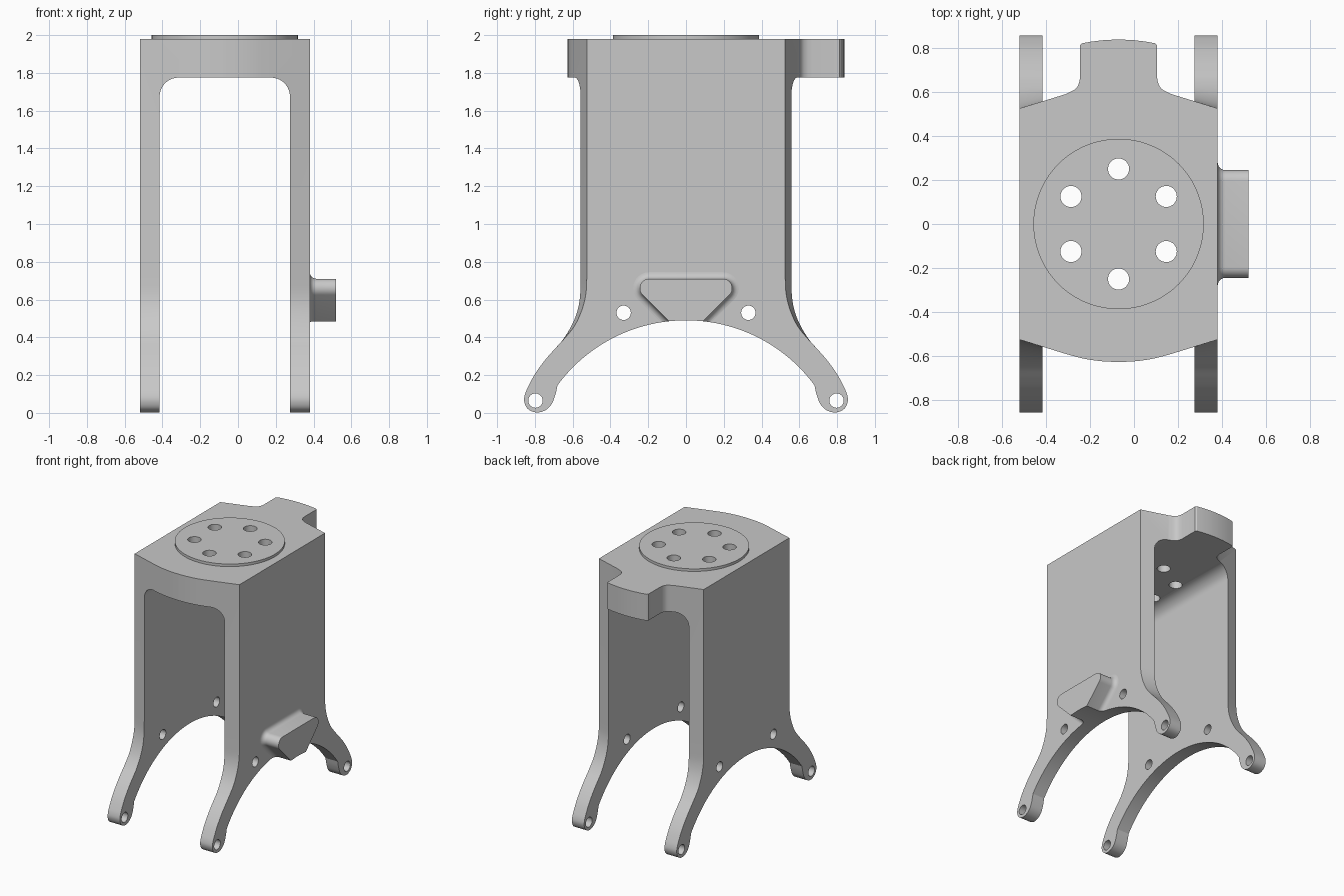
import bpy, bmesh
from math import sin, cos, pi, asin, sqrt, radians

if "Cube" in bpy.data.objects:
    bpy.data.objects.remove(bpy.data.objects["Cube"], do_unlink=True)

CX = -0.07               # centre of the fork across x
HALF, INNER = 0.45, 0.345  # outer and inner half widths of the fork
SEAM = 0.72              # height where the housing meets the legs
ARC_R, ARC_Z = 0.845, -0.355

grey = bpy.data.materials.new("light_grey")
grey.use_nodes = True
grey.diffuse_color = (0.58, 0.58, 0.58, 1)
grey.node_tree.nodes["Principled BSDF"].inputs["Base Color"].default_value = (0.58, 0.58, 0.58, 1)


def loft(name, rings):
    """Closed solid through rings of equal point count."""
    bm = bmesh.new()
    rows = [[bm.verts.new(p) for p in ring] for ring in rings]
    n = len(rows[0])
    for a, b in zip(rows, rows[1:]):
        for i in range(n):
            j = (i + 1) % n
            bm.faces.new((a[i], a[j], b[j], b[i]))
    bm.faces.new(rows[0])
    bm.faces.new(rows[-1])
    bmesh.ops.recalc_face_normals(bm, faces=bm.faces)
    mesh = bpy.data.meshes.new(name)
    bm.to_mesh(mesh)
    bm.free()
    obj = bpy.data.objects.new(name, mesh)
    bpy.context.collection.objects.link(obj)
    mesh.materials.append(grey)
    return obj


def arc(u, v, r, start, end, steps):
    return [(u + r * cos(start + (end - start) * i / steps),
             v + r * sin(start + (end - start) * i / steps)) for i in range(steps + 1)]


def along_x(points, x):
    return [(x, y, z) for y, z in points]


def along_z(points, z):
    return [(x, y, z) for x, y in points]


def rod_x(name, y, z, r, x0, x1, steps=32):
    ring = arc(y, z, r, 0, 2 * pi, steps)[:-1]
    return loft(name, [along_x(ring, x0), along_x(ring, x1)])


def rod_z(name, x, y, r, z0, z1, steps=32):
    ring = arc(x, y, r, 0, 2 * pi, steps)[:-1]
    return loft(name, [along_z(ring, z0), along_z(ring, z1)])


def cut(obj, cutters):
    bpy.context.view_layer.objects.active = obj
    for c in cutters:
        c.hide_render = True
        mod = obj.modifiers.new("cut", 'BOOLEAN')
        mod.operation = 'DIFFERENCE'
        mod.solver = 'EXACT'
        mod.object = c
        bpy.ops.object.modifier_apply(modifier=mod.name)


def discard(cutters):
    for c in cutters:
        bpy.data.objects.remove(c, do_unlink=True)


def spline(pts, steps=5):
    """Smooth curve through the points."""
    p = [pts[0]] + pts + [pts[-1]]
    out = []
    for a, b, c, d in zip(p, p[1:], p[2:], p[3:]):
        for s in range(steps):
            t = s / steps
            out.append(tuple(0.5 * (2 * b[k] + (c[k] - a[k]) * t
                             + (2 * a[k] - 5 * b[k] + 4 * c[k] - d[k]) * t * t
                             + (3 * b[k] - a[k] - 3 * c[k] + d[k]) * t ** 3) for k in (0, 1)))
    return out + [pts[-1]]


# Housing: plan outline with bowed front and rear tongue
front = [(HALF, -0.525)] + spline([(0.24, -0.59), (0.16, -0.611), (0.08, -0.623), (0, -0.627)])
rear = [(0, 0.838), (0.06, 0.836), (0.12, 0.829), (0.165, 0.821), (0.175, 0.812)]
rear += spline([(0.175, 0.665), (0.181, 0.637), (0.198, 0.612), (0.24, 0.59)]) + [(HALF, 0.525)]
half = front[::-1] + rear[::-1]
plan = [(CX + x, y) for x, y in half] + [(CX - x, y) for x, y in half[-2:0:-1]]
# close the loop in order: front centre, +x side, rear centre, -x side
right = front[::-1] + rear[::-1]
plan = [(CX + x, y) for x, y in right]
plan += [(CX - x, y) for x, y in right[::-1] if x > 1e-6]
housing = loft("housing", [along_z(plan, SEAM), along_z(plan, 1.98)])

# Channel through the housing with rounded upper corners
opening = [(CX - INNER, 0), (CX + INNER, 0)]
opening += arc(CX + INNER - 0.1, 1.675, 0.1, 0, pi / 2, 10)
opening += arc(CX - INNER + 0.1, 1.675, 0.1, pi / 2, pi, 10)
channel = loft("channel_cutter", [[(x, y, z) for x, z in opening] for y in (-1.2, 1.2)])
cut(housing, [channel])
discard([channel])

# Raised top disc with a ring of six bolt holes through the slab
disc = rod_z("top_disc", CX, 0, 0.387, 1.96, 2.0, 72)
bolts = [rod_z("bolt_cutter", CX + 0.25 * cos(pi / 6 + k * pi / 3),
               0.25 * sin(pi / 6 + k * pi / 3), 0.048, 1.6, 2.2) for k in range(6)]
cut(housing, bolts)
cut(disc, bolts)
discard(bolts)

# Leg plates: the bevelled edge fades out as the legs splay
foot = [(0.70, 0.333), (0.75, 0.275), (0.80, 0.205), (0.835, 0.14), (0.852, 0.1),
        (0.857, 0.065), (0.845, 0.03), (0.82, 0.01), (0.785, 0.002), (0.745, 0.014),
        (0.712, 0.045), (0.692, 0.095), (0.68, ARC_Z + sqrt(ARC_R ** 2 - 0.68 ** 2))]
outer_edge = [(0.525, SEAM), (0.53, 0.63), (0.552, 0.543), (0.592, 0.458), (0.65, 0.387)]
inner_edge = [(0.5575, SEAM), (0.56, 0.63), (0.572, 0.55), (0.602, 0.47), (0.65, 0.39)]
end = asin(0.68 / ARC_R)
under = arc(0, ARC_Z, ARC_R, pi / 2 - end, pi / 2, 24)[1:]


def leg_outline(edge):
    side = spline(edge + foot) + under
    return side + [(-y, z) for y, z in side[-2::-1]]


plates = []
holes = [rod_x("hole_cutter", s * y, z, r, -0.8, 0.8)
         for s in (-1, 1) for y, z, r in ((0.33, 0.53, 0.038), (0.797, 0.065, 0.038))]
for sign, label in ((1, "left"), (-1, "right")):
    plate = loft(label + "_leg_plate", [along_x(leg_outline(outer_edge), CX + sign * HALF),
                                        along_x(leg_outline(inner_edge), CX + sign * INNER)])
    cut(plate, holes)
    plates.append(plate)
discard(holes)

# Weld the housing and leg plates into one fork
bm = bmesh.new()
for part in [housing] + plates:
    bm.from_mesh(part.data)
caps = [f for f in bm.faces if all(abs(v.co.z - SEAM) < 1e-4 for v in f.verts)]
bmesh.ops.delete(bm, geom=caps, context='FACES')
bmesh.ops.remove_doubles(bm, verts=bm.verts, dist=0.0002)
bmesh.ops.recalc_face_normals(bm, faces=bm.faces)
bm.to_mesh(housing.data)
bm.free()
discard(plates)
housing.name = "fork_body"


# Triangular side boss with a filleted root
def boss_outline(grow):
    r = 0.05 + grow
    return (arc(0.195, 0.66, r, -pi / 4, pi / 2, 10) + arc(-0.195, 0.66, r, pi / 2, 5 * pi / 4, 10)
            + arc(0, 0.465, r, 5 * pi / 4, 7 * pi / 4, 6))


F = 0.035
face_x = CX + HALF
layers = [along_x(boss_outline(F), face_x - 0.02)]
for i in range(7):
    t = i / 6 * pi / 2
    layers.append(along_x(boss_outline(F * (1 - sin(t))), face_x + F * (1 - cos(t))))
layers.append(along_x(boss_outline(0), 0.52))
# the root fillet runs outward from the plate, so its profile is quarter-round
for i in range(1, 8):
    t = (i - 1) / 6 * pi / 2
    layers[i] = along_x(boss_outline(F * (1 - sin(t))), face_x + F * (1 - cos(t)))
boss = loft("side_boss", layers)
trim = rod_x("arch_cutter", 0, ARC_Z, ARC_R, 0.2, 0.8, 128)
cut(boss, [trim])
discard([trim])

# Smooth curved walls, keep machined edges crisp
bpy.ops.object.select_all(action='DESELECT')
for obj in (housing, disc, boss):
    obj.select_set(True)
bpy.context.view_layer.objects.active = housing
bpy.ops.object.shade_smooth_by_angle(angle=radians(25))
